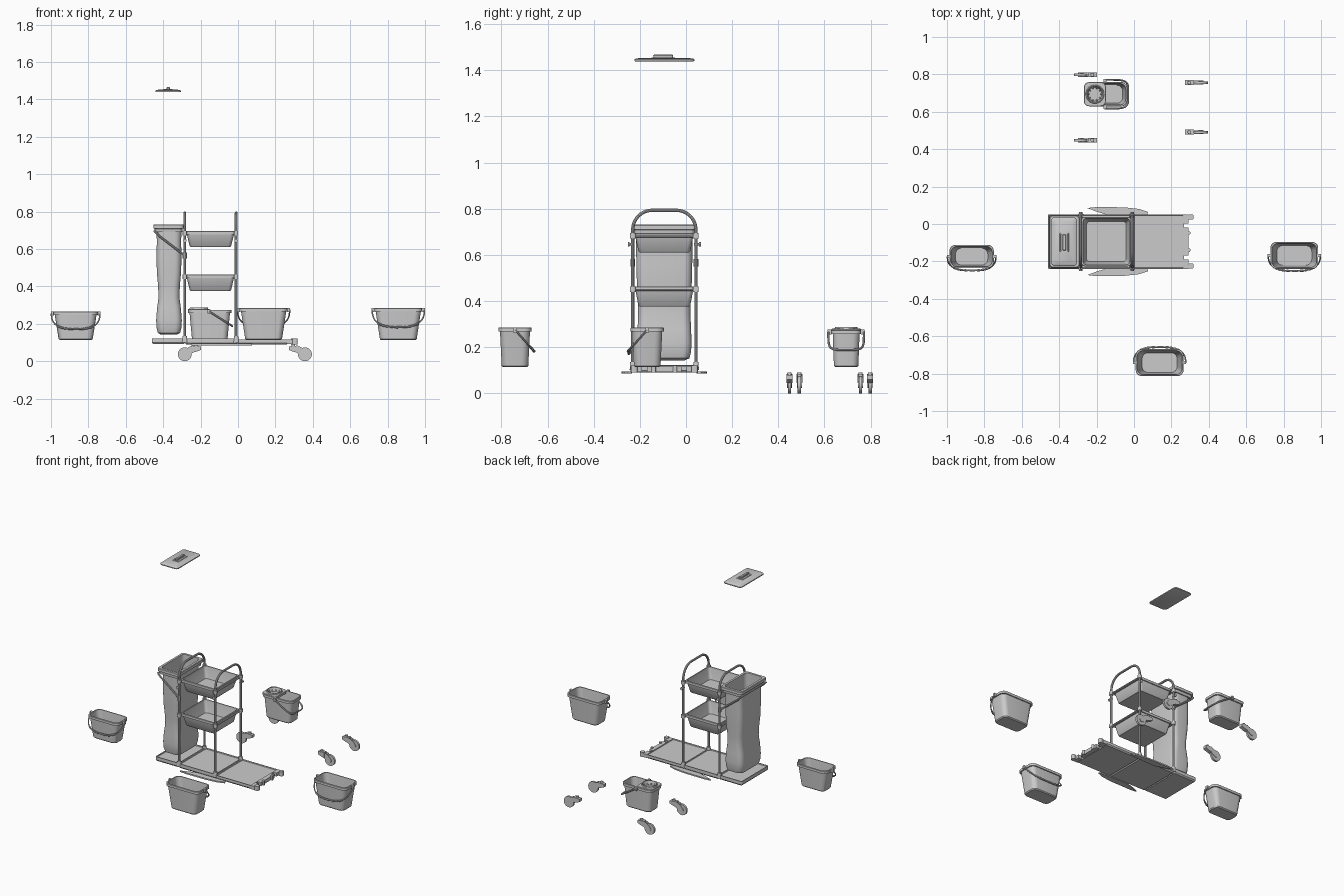
import bpy, bmesh, math
from mathutils import Vector

if "Cube" in bpy.data.objects:
    bpy.data.objects.remove(bpy.data.objects["Cube"])

CY = -0.094  # centre line of the trolley in y


def make(name, verts, faces):
    me = bpy.data.meshes.new(name)
    me.from_pydata(verts, [], faces)
    bm = bmesh.new()
    bm.from_mesh(me)
    bmesh.ops.recalc_face_normals(bm, faces=bm.faces)
    bm.to_mesh(me)
    bm.free()
    ob = bpy.data.objects.new(name, me)
    bpy.context.collection.objects.link(ob)
    return ob


def loft(name, secs, cx, cy, closed=False, n=6):
    """Rounded-rectangle sections (z, width, depth, radius) joined in order."""
    verts, faces, m = [], [], 4 * (n + 1)
    for z, w, d, r in secs:
        for k, (sx, sy) in enumerate(((1, 1), (-1, 1), (-1, -1), (1, -1))):
            for i in range(n + 1):
                a = (k + i / n) * math.pi / 2
                verts.append((cx + sx * (w / 2 - r) + r * math.cos(a),
                              cy + sy * (d / 2 - r) + r * math.sin(a), z))
    cnt = len(secs)
    for s in range(cnt if closed else cnt - 1):
        t = (s + 1) % cnt
        for i in range(m):
            j = (i + 1) % m
            faces.append((s * m + i, s * m + j, t * m + j, t * m + i))
    if not closed:
        faces += [tuple(range(m)), tuple(range((cnt - 1) * m, cnt * m))]
    return make(name, verts, faces)


def prism(name, pts, a, b, axis='Z'):
    """Outline extruded from a to b; axis Z uses (x, y), axis Y uses (x, z)."""
    n = len(pts)
    verts = [(p, q, h) if axis == 'Z' else (p, h, q) for h in (a, b) for p, q in pts]
    faces = [tuple(range(n)), tuple(range(n, 2 * n))]
    faces += [(i, (i + 1) % n, n + (i + 1) % n, n + i) for i in range(n)]
    return make(name, verts, faces)


def box(name, x0, x1, y0, y1, z0, z1):
    return prism(name, [(x0, y0), (x1, y0), (x1, y1), (x0, y1)], z0, z1)


def disc(name, x, z, r, y0, y1, n=28):
    pts = [(x + r * math.cos(2 * math.pi * i / n), z + r * math.sin(2 * math.pi * i / n)) for i in range(n)]
    return prism(name, pts, y0, y1, 'Y')


def tube(name, pts, r):
    cu = bpy.data.curves.new(name, 'CURVE')
    cu.dimensions, cu.bevel_depth, cu.bevel_resolution, cu.use_fill_caps = '3D', r, 3, True
    sp = cu.splines.new('POLY')
    sp.points.add(len(pts) - 1)
    for p, c in zip(sp.points, pts):
        p.co = (*c, 1)
    ob = bpy.data.objects.new(name, cu)
    bpy.context.collection.objects.link(ob)


def container(name, cx, cy, z0, z1, top, bot, r=0.03, lip=0.018):
    (tw, td), (bw, bd) = top, bot
    loft(name, [(z0, bw - .012, bd - .012, r * .8), (z0 + .006, bw, bd, r),
                (z1 - lip, tw - .014, td - .014, r), (z1 - lip, tw, td, r),
                (z1 - .002, tw, td, r), (z1, tw - .004, td - .004, r), (z1, tw - .016, td - .016, r),
                (z1 - lip, tw - .02, td - .02, r), (z0 + .008, bw - .01, bd - .01, r)], cx, cy)


def handle(name, pivot, side, drop, hw, length, power, r=.004, grip=True):
    """Bail handle: half superellipse hanging from a pivot axis."""
    pivot, side, drop = Vector(pivot), Vector(side), Vector(drop).normalized()

    def at(t):
        c, s = math.cos(t), math.sin(t)
        return pivot + side * math.copysign(abs(c) ** power, c) * hw + drop * length * abs(s) ** power
    tube(name, [at(math.pi * i / 40) for i in range(41)], r)
    if grip:  # ribbed grip
        for i in range(9):
            t = math.pi * (.26 + i * .054)
            tube(f"{name}_rib_{i}", [at(t), at(t + .11)], r * 1.5)
    for s in (1, -1):  # pivot ears
        p = pivot + side * s * (hw - .005)
        box(name + "_ear", p.x - .008, p.x + .008, p.y - .008, p.y + .008, p.z - .012, p.z + .01)


# base plate with a low lip, raised bag end and notched hitch end
def deck(name, x0, x1, z0, z1):
    w, d = x1 - x0, .292
    loft(name, [(z0, w - .012, d - .012, .004), (z0 + .008, w, d, .006), (z1, w, d, .006),
                (z1, w - .01, d - .01, .004), (z1 - .006, w - .014, d - .014, .004)], (x0 + x1) / 2, CY)


deck("base_bag_end", -.46, -.283, .092, .122)
deck("base_middle", -.283, -.005, .09, .12)
deck("base_front", -.005, .268, .09, .116)
for y0, y1 in ((-.24, -.19), (-.168, -.02), (.003, .052)):
    box("base_end_tooth", .262, .292, y0, y1, .092, .116)
for y, x, r in ((-.225, .304, .014), (.037, .304, .014), (-.14, .292, .009), (-.048, .292, .009)):
    loft("hitch_lug", [(.09, 2 * r, 2 * r, r * .6), (.121, 2 * r, 2 * r, r * .6)], x, y)

# side foot wings
wing = [(-.25, .085), (-.2, .091), (-.05, .089), (.03, .08), (.076, .064), (.07, .05), (-.13, .045), (-.2, .066)]
prism("wing_back", wing, .085, .094)
prism("wing_front", [(x, 2 * CY - y) for x, y in wing], .085, .094)

# upright tube frames with sockets, cross rails and hook pins
for x in (-.285, -.01):
    half, rad = .137, .085
    arc = [(half - rad + rad * math.cos(a), .793 - rad + rad * math.sin(a))
           for a in (math.pi / 2 * i / 10 for i in range(11))]
    prof = [(half, .1)] + arc
    prof += [(-p, z) for p, z in reversed(prof)]
    tube("upright_frame", [(x, CY + p, z) for p, z in prof], .0075)
    for z in (.68, .448):
        tube("cross_rail", [(x, CY - half, z), (x, CY + half, z)], .005)
    for s in (1, -1):
        y = CY + s * half
        loft("frame_socket", [(.1, .03, .026, .008), (.135, .022, .022, .008)], x, y)
        tube("hook_pin", [(x, y - s * .008, .645), (x, y + s * .016, .645)], .006)
        tube("hook_knob", [(x, y + s * .014, .645), (x, y + s * .021, .645)], .01)
        for z in (.685, .453):
            loft("tray_clip", [(z - .014, .022, .024, .006), (z + .01, .022, .024, .006)], x, y)

# two shelf trays
for name, z0, z1 in (("upper_tray", .61, .695), ("lower_tray", .375, .463)):
    container(name, -.1475, CY, z0, z1, (.266, .264), (.222, .225), .018)

# waste bag, open at the top
prof = [(.143, .09, .18), (.152, .12, .218), (.18, .134, .232), (.22, .137, .236), (.28, .128, .232),
        (.34, .112, .226), (.4, .116, .228), (.48, .13, .238), (.56, .133, .242), (.64, .13, .245), (.715, .134, .248)]
outer = [(z, w, d, .035) for z, w, d in prof]
loft("waste_bag", outer + [(z + .004, w - .008, d - .008, .032) for z, w, d in reversed(prof)], -.369, CY)

# bag hoop and its braces
loft("bag_hoop", [(.69, .146, .262, .02), (.708, .15, .266, .02), (.71, .163, .28, .02), (.728, .163, .28, .02),
                  (.731, .157, .274, .02), (.731, .128, .244, .02), (.69, .126, .242, .02)], -.3715, CY, True)
for s in (1, -1):
    y = CY + s * .137
    tube("bag_brace", [(-.447, y, .695), (-.425, y, .672), (-.285, y, .565)], .006)
    tube("brace_collar", [(-.285, y, .55), (-.285, y, .582)], .011)
tube("bag_brace_bar", [(-.447, CY - .137, .695), (-.447, CY + .137, .695)], .006)

# floating lid
loft("lid", [(1.438, .128, .252, .016), (1.44, .136, .26, .018), (1.446, .136, .26, .018), (1.45, .126, .25, .016),
             (1.4505, .11, .232, .014), (1.453, .1, .222, .012)], -.374, CY)
loft("lid_handle_pad", [(1.452, .05, .104, .006), (1.456, .046, .1, .006), (1.456, .038, .092, .006),
                        (1.4535, .036, .09, .006)], -.373, CY - .005)
loft("lid_handle", [(1.453, .016, .082, .005), (1.463, .018, .086, .006), (1.467, .012, .08, .005)], -.373, CY - .005)

# three plain buckets: name, x, y, rim height, size factor, handle side
for name, x, y, z1, w, d, s in (("front_bucket", .137, -.741, .285, .256, .144, 1),
                                ("right_bucket", .857, -.168, .285, .256, .144, -1),
                                ("left_bucket", -.868, -.174, .265, .237, .125, -1)):
    container(name, x, y, .113, z1, (w, d), (w * .77, d * .8), .032)
    handle(name + "_handle", (x, y, z1 - .01), (1, 0, 0), (0, s * .083, -.093), w / 2 + .011,
           .125 if w > .25 else .112, .75)

# mop bucket with wringer cone on the left half
container("mop_bucket", -.151, .694, .113, .275, (.23, .13), (.19, .106), .03)
handle("mop_bucket_handle", (-.155, .694, .266), (0, 1, 0), (.124, 0, -.078), .077, .147, .4, .005, False)
loft("wringer", [(.262, .112, .122, .022), (.277, .116, .128, .024), (.28, .112, .124, .024), (.28, .1, .1, .05),
                 (.288, .096, .096, .048), (.288, .088, .088, .044), (.272, .078, .078, .039),
                 (.22, .05, .05, .025)], -.209, .694)
for i in range(10):
    a = 2 * math.pi * i / 10
    c, s = math.cos(a), math.sin(a)
    tube("wringer_rib", [(-.209 + c * .039, .694 + s * .039, .276), (-.209 + c * .016, .694 + s * .016, .228)], .0035)
loft("wringer_hub", [(.218, .03, .03, .015), (.24, .02, .02, .01)], -.209, .694)

# four castors: wheel centre and direction of the swivel arm
for x, y, s in ((-.285, .798, 1), (-.285, .448, 1), (.358, .756, -1), (.358, .491, -1)):
    disc("castor_wheel", x, .037, .037, y - .007, y + .007)
    disc("castor_hub", x, .037, .014, y - .011, y + .011, 16)
    arm = [(-.012, .034), (-.004, .056), (.022, .076), (.045, .083), (.086, .077), (.086, .064), (.052, .05),
           (.012, .026), (-.004, .024)]
    for o in (-1, 1):
        prism("castor_fork", [(x + s * p, z) for p, z in arm], y + o * .008, y + o * .011, 'Y')
    body = [(.038, .045), (.038, .083), (.086, .079), (.086, .06), (.06, .05)]
    prism("castor_body", [(x + s * p, z) for p, z in body], y - .013, y + .013, 'Y')
    loft("castor_stem", [(.07, .022, .022, .011), (.091, .018, .018, .009)], x + s * .062, y)

# turn the tubes into meshes and smooth everything but sharp edges
bpy.ops.object.select_all(action='SELECT')
bpy.context.view_layer.objects.active = bpy.data.objects["lid"]
bpy.ops.object.convert(target='MESH')
bpy.ops.object.select_all(action='SELECT')
bpy.context.view_layer.objects.active = bpy.data.objects["lid"]
bpy.ops.object.shade_smooth_by_angle(angle=math.radians(35))
